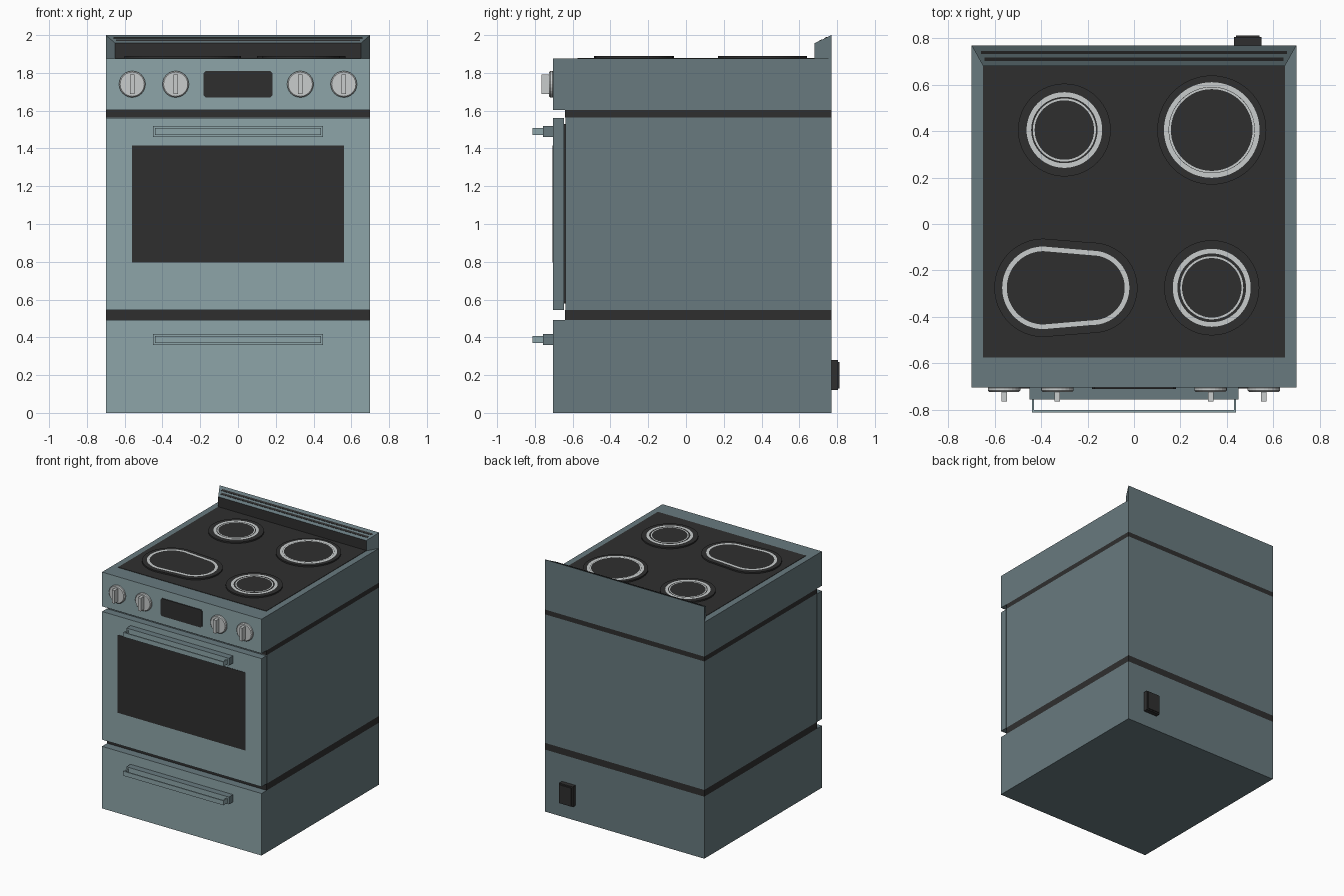
import bpy, bmesh, math

if "Cube" in bpy.data.objects:
    bpy.data.objects.remove(bpy.data.objects["Cube"])


def material(name, hexcode):
    lin = []
    for i in (0, 2, 4):
        c = int(hexcode[i:i + 2], 16) / 255
        lin.append(c / 12.92 if c <= 0.04045 else ((c + 0.055) / 1.055) ** 2.4)
    m = bpy.data.materials.new(name)
    m.diffuse_color = (*lin, 1)
    m.use_nodes = True
    m.node_tree.nodes["Principled BSDF"].inputs["Base Color"].default_value = m.diffuse_color
    return m


FRONT = material("light_teal", "8DA5A9")
BODY = material("dark_teal", "687A7F")
DARK = material("charcoal", "2F2F2F")
PALE = material("pale_grey", "C8CCCC")


def finish(name, bm, mats, rule=None):
    bmesh.ops.recalc_face_normals(bm, faces=bm.faces)
    bm.normal_update()
    if rule:
        for f in bm.faces:
            f.material_index = rule(f)
    me = bpy.data.meshes.new(name)
    bm.to_mesh(me)
    bm.free()
    for m in mats:
        me.materials.append(m)
    ob = bpy.data.objects.new(name, me)
    bpy.context.collection.objects.link(ob)
    return ob


def front_rule(f):
    return 1 if f.normal.y < -0.5 else 0


def box(name, x, y, z, mats, rule=None):
    """Box from (min, max) pairs."""
    bm = bmesh.new()
    bmesh.ops.create_cube(bm, size=1)
    for v in bm.verts:
        v.co = [r[0] if c < 0 else r[1] for c, r in zip(v.co, (x, y, z))]
    return finish(name, bm, mats, rule)


def prism(name, pts, place, a, b, mats, rule=None):
    """Extrude a 2D outline between depths a and b; place maps (u, v, depth) to xyz."""
    bm = bmesh.new()
    lo = [bm.verts.new(place(u, v, a)) for u, v in pts]
    hi = [bm.verts.new(place(u, v, b)) for u, v in pts]
    bm.faces.new(lo)
    bm.faces.new(hi)
    n = len(pts)
    for i in range(n):
        j = (i + 1) % n
        bm.faces.new((lo[i], lo[j], hi[j], hi[i]))
    return finish(name, bm, mats, rule)


def flat_up(u, v, d):
    return (u, v, d)


def facing_front(u, v, d):
    return (u, d, v)


def oval(x0, r0, x1, r1, y, n=32):
    """Two half circles joined: left at x0 and right at x1."""
    left = [math.pi / 2 + math.pi * i / n for i in range(n + 1)]
    right = [-math.pi / 2 + math.pi * i / n for i in range(n + 1)]
    if x0 == x1:
        left, right = left[:-1], right[:-1]
    return ([(x0 + r0 * math.cos(t), y + r0 * math.sin(t)) for t in left] +
            [(x1 + r1 * math.cos(t), y + r1 * math.sin(t)) for t in right])


def ring(name, outer, inner, z):
    bm = bmesh.new()
    o = [bm.verts.new((x, y, z)) for x, y in outer]
    i = [bm.verts.new((x, y, z)) for x, y in inner]
    n = len(o)
    for k in range(n):
        j = (k + 1) % n
        bm.faces.new((o[k], o[j], i[j], i[k]))
    ob = finish(name, bm, [PALE])
    if ob.data.polygons[0].normal.z < 0:
        ob.data.flip_normals()
    return ob


# Cabinet blocks and dark seams
W = (-0.70, 0.70)
box("drawer_block", W, (-0.705, 0.77), (0, 0.492), [BODY, FRONT], front_rule)
box("lower_seam", W, (-0.64, 0.77), (0.492, 0.545), [DARK])
box("oven_body", W, (-0.637, 0.77), (0.545, 1.565), [BODY])
box("upper_seam", W, (-0.64, 0.77), (1.565, 1.603), [DARK])
box("control_block", W, (-0.705, 0.77), (1.603, 1.875), [BODY, FRONT], front_rule)

# Oven door with window
box("door_seal", (-0.66, 0.66), (-0.65, -0.63), (0.58, 1.53), [DARK])
box("oven_door", W, (-0.705, -0.645), (0.545, 1.562), [BODY, FRONT], front_rule)
box("oven_window", (-0.56, 0.56), (-0.708, -0.70), (0.797, 1.415), [DARK])

# Handles: mounting rail plus a thin U-shaped grip
U = [(-0.44, -0.755), (-0.44, -0.812), (0.44, -0.812), (0.44, -0.755),
     (0.43, -0.755), (0.43, -0.802), (-0.43, -0.802), (-0.43, -0.755)]
for label, z in (("door", 1.489), ("drawer", 0.388)):
    box(label + "_handle_rail", (-0.45, 0.45), (-0.757, -0.70), (z - 0.029, z + 0.029),
        [BODY, FRONT], front_rule)
    prism(label + "_handle_grip", U, flat_up, z - 0.018, z + 0.018, [FRONT])

# Display with clipped corners
w, c = 0.182, 0.012
prism("display", [(-w + c, 1.67), (w - c, 1.67), (w, 1.67 + c), (w, 1.81 - c),
                  (w - c, 1.81), (-w + c, 1.81), (-w, 1.81 - c), (-w, 1.67 + c)],
      facing_front, -0.712, -0.70, [DARK])

# Knobs
for k, x in enumerate((-0.56, -0.33, 0.33, 0.56)):
    disc = [(x + 0.07 * math.cos(t * math.pi / 12), 1.74 + 0.07 * math.sin(t * math.pi / 12))
            for t in range(24)]
    ob = prism(f"knob_disc_{k + 1}", disc, facing_front, -0.724, -0.70, [PALE])
    bev = ob.modifiers.new("edge", "BEVEL")
    bev.width = 0.006
    box(f"knob_grip_{k + 1}", (x - 0.012, x + 0.012), (-0.765, -0.72), (1.688, 1.792), [PALE])

# Glass cooktop
box("cooktop_glass", (-0.65, 0.65), (-0.575, 0.68), (1.86, 1.878), [DARK])

# Burners: raised plate, main ring and thin inner ring
TOP = 1.889
for name, x, y, r, ro, ri in (("rear_left", -0.30, 0.405, 0.20, 0.163, 0.128),
                              ("rear_right", 0.335, 0.405, 0.235, 0.206, 0.176),
                              ("front_right", 0.335, -0.275, 0.205, 0.168, 0.128)):
    prism(name + "_burner", oval(x, r, x, r, y), flat_up, 1.87, TOP, [DARK])
    for part, a, b in (("outer", ro, ro - 0.02), ("inner", ri + 0.008, ri)):
        ring(f"{name}_{part}_ring", oval(x, a, x, a, y), oval(x, b, x, b, y), TOP + 0.002)
prism("oval_burner", oval(-0.39, 0.212, -0.18, 0.195, -0.275), flat_up, 1.87, TOP, [DARK])
ring("oval_ring", oval(-0.39, 0.178, -0.18, 0.16, -0.275),
     oval(-0.39, 0.158, -0.18, 0.14, -0.275), TOP + 0.002)

# Backsplash: tapered wedge with a dark front face
bm = bmesh.new()
bmesh.ops.create_cube(bm, size=1)
for v in bm.verts:
    back, up = v.co.y > 0, v.co.z > 0
    v.co = (math.copysign(0.70 if back else 0.65, v.co.x), 0.77 if back else 0.68,
            (2.0 if back else 1.957) if up else 1.87)
finish("backsplash", bm, [BODY, DARK], lambda f: 1 if f.normal.y < -0.9 else 0)


# Vent slots on the sloped top
def slope(u, v, d):
    return (u, v, 1.957 + (v - 0.68) * 0.043 / 0.09 + d)


for k, (y0, y1, hw) in enumerate(((0.703, 0.717, 0.645), (0.732, 0.746, 0.66))):
    prism(f"vent_slot_{k + 1}", [(-hw, y0), (hw, y0), (hw, y1), (-hw, y1)], slope,
          -0.004, 0.002, [DARK])

# Power box on the back
box("power_box", (0.43, 0.55), (0.765, 0.805), (0.12, 0.28), [DARK])
box("power_box_cover", (0.44, 0.54), (0.80, 0.812), (0.13, 0.27), [DARK])
